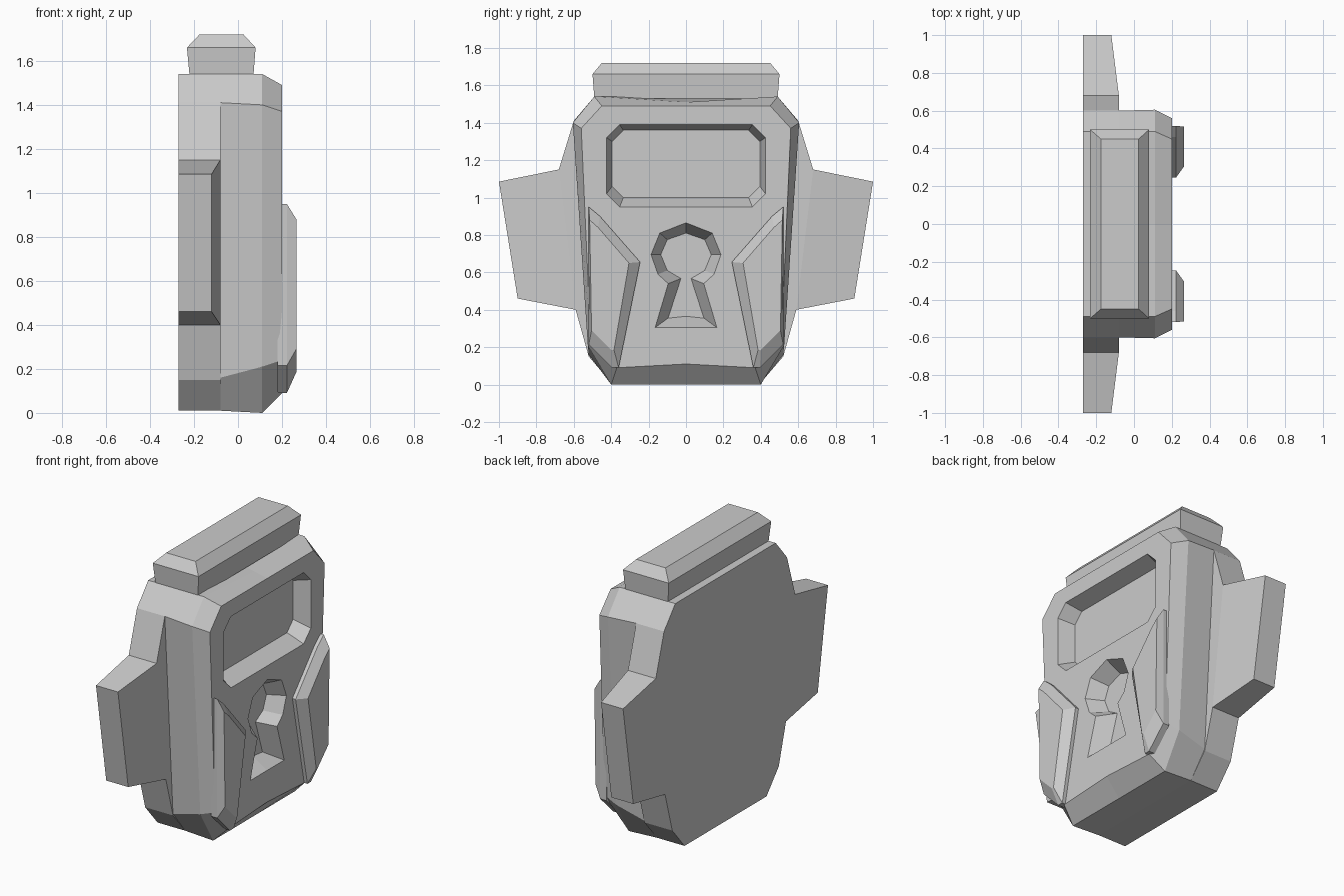
import bpy, bmesh

if "Cube" in bpy.data.objects:
    bpy.data.objects.remove(bpy.data.objects["Cube"])


def loft(name, rings):
    """Skin equal-length rings of 3D points and cap both ends."""
    bm = bmesh.new()
    loops = [[bm.verts.new(p) for p in r] for r in rings]
    n = len(loops[0])
    for a, b in zip(loops, loops[1:]):
        for i in range(n):
            j = (i + 1) % n
            bm.faces.new((a[i], a[j], b[j], b[i]))
    bm.faces.new(loops[0][::-1])
    bm.faces.new(loops[-1])
    bmesh.ops.recalc_face_normals(bm, faces=bm.faces)
    me = bpy.data.meshes.new(name)
    bm.to_mesh(me)
    bm.free()
    ob = bpy.data.objects.new(name, me)
    bpy.context.collection.objects.link(ob)
    return ob


def sym(x, half):
    """Mirror a half (y, z) outline across y = 0 into a closed ring at x."""
    pts = half + [(-y, z) for y, z in reversed(half) if y > 1e-5]
    return [(x, y, z) for y, z in pts]


def side(x, pts, s):
    return [(x, s * y, z) for y, z in pts]


def rect(x, y, z0, z1, c):
    """Rectangle with clipped corners."""
    return sym(x, [(y - c, z0), (y, z0 + c), (y, z1 - c), (y - c, z1)])


def cut(target, cutter):
    mod = target.modifiers.new("recess", 'BOOLEAN')
    mod.operation = 'DIFFERENCE'
    mod.solver = 'EXACT'
    mod.object = cutter
    bpy.context.view_layer.objects.active = target
    bpy.ops.object.modifier_apply(modifier=mod.name)
    bpy.data.objects.remove(cutter)


# flat back slab
slab = [(0, .01), (.40, .01), (.52, .15), (.59, .40), (.68, 1.15), (.60, 1.41), (.49, 1.54), (0, 1.54)]
loft("back_slab", [sym(-.27, slab), sym(-.08, slab)])

# main shell with bevelled front
shell = loft("shell", [
    sym(-.08, [(0, .01), (.40, .01), (.52, .16), (.60, 1.41), (.49, 1.54), (0, 1.54)]),
    sym(.11, [(0, 0), (.40, 0), (.525, .21), (.605, 1.40), (.49, 1.54), (0, 1.51)]),
    sym(.20, [(0, .11), (.37, .09), (.51, .24), (.56, 1.37), (.45, 1.49), (0, 1.49)]),
])

# window recess
cut(shell, loft("window_cutter", [rect(.10, .395, 1.0, 1.36, .06),
                                  rect(.20, .425, .95, 1.39, .07),
                                  rect(.26, .425, .95, 1.39, .07)]))

# keyhole recess
rim = [(0, .305), (.165, .305), (.095, .54), (.15, .59), (.187, .695), (.14, .81), (0, .865)]
floor = [(0, .365), (.096, .355), (.027, .567), (.10, .61), (.135, .695), (.10, .775), (0, .81)]
cut(shell, loft("keyhole_cutter", [sym(.10, floor), sym(.20, rim), sym(.26, rim)]))

# ears and raised front pads, both sides
pad_rim = [(.52, .95), (.46, .90), (.245, .655), (.36, .09), (.395, .09), (.52, .215)]
pad_top = [(.515, .88), (.47, .84), (.305, .65), (.385, .185), (.40, .185), (.505, .29)]
for tag, s in (("left", -1), ("right", 1)):
    ear_in = [(.59, .40), (.68, 1.15)]
    ear_out = [(.90, .46), (1.0, 1.085)]

    def ear_ring(pts, front):
        (y0, z0), (y1, z1) = pts
        return [(-.27, s * y0, z0), (front, s * y0, z0), (front, s * y1, z1), (-.27, s * y1, z1)]

    loft(tag + "_ear", [ear_ring(ear_in, -.08), ear_ring(ear_out, -.12)])
    loft(tag + "_front_pad", [side(.18, pad_rim, s), side(.222, pad_rim, s), side(.265, pad_top, s)])


# top cap with chamfered upper edges
def level(x0, x1, y, z):
    return [(x0, -y, z), (x1, -y, z), (x1, y, z), (x0, y, z)]


loft("top_cap", [level(-.22, .07, .49, 1.53), level(-.232, .08, .50, 1.66), level(-.175, .025, .45, 1.72)])
